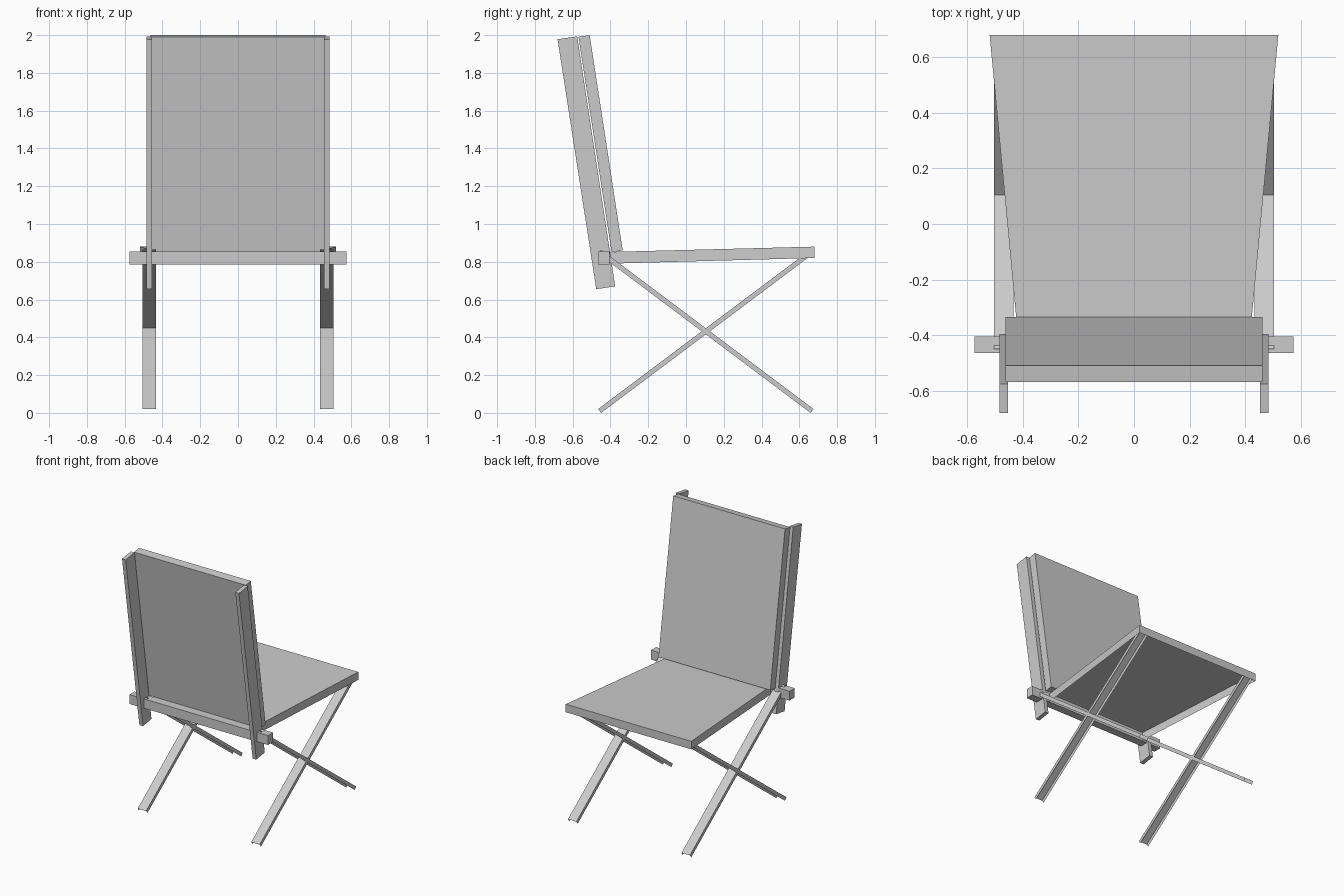
import bpy, bmesh, math
from mathutils import Vector

if "Cube" in bpy.data.objects:
    bpy.data.objects.remove(bpy.data.objects["Cube"])

grey = bpy.data.materials.new("light grey")
grey.diffuse_color = (0.6, 0.6, 0.6, 1)
grey.use_nodes = True
grey.node_tree.nodes["Principled BSDF"].inputs["Base Color"].default_value = grey.diffuse_color


def slab(name, profile, x0, x1, open_sides=(), half_width=None, mirror=False):
    """Extrude a (y, z) profile along x. open_sides lists profile edges left without a face."""
    bm = bmesh.new()
    a, b = ([bm.verts.new((x, y, z)) for y, z in profile] for x in (x0, x1))
    n = len(profile)
    bm.faces.new(a)
    bm.faces.new(b[::-1])
    sides = [bm.faces.new((a[i], b[i], b[(i + 1) % n], a[(i + 1) % n])) for i in range(n)]
    bmesh.ops.recalc_face_normals(bm, faces=bm.faces)
    bmesh.ops.delete(bm, geom=[sides[i] for i in open_sides], context='FACES')
    if half_width:
        for v in bm.verts:
            v.co.x = math.copysign(half_width(v.co.y), v.co.x)
    mesh = bpy.data.meshes.new(name)
    bm.to_mesh(mesh)
    bm.free()
    mesh.materials.append(grey)
    obj = bpy.data.objects.new(name, mesh)
    bpy.context.collection.objects.link(obj)
    if mirror:
        obj.modifiers.new("Mirror", 'MIRROR').use_mirror_merge = False
    return obj


def leg_profile(direction):
    """Slanted strip in the side plane; the edges run bottom, end, top, end."""
    centre, half, thick = Vector((0.105, 0.432)), 0.703, 0.013
    u = Vector((0.8, 0.6 * direction))
    n = Vector((-0.6 * direction, 0.8)) * thick
    return [centre - u * half - n, centre + u * half - n,
            centre + u * half + n, centre - u * half + n]


# Seat: tapered shell, open underneath
slab("seat", [(-0.41, 0.79), (0.68, 0.82), (0.68, 0.88), (-0.41, 0.852)], -1, 1,
     open_sides=(0,), half_width=lambda y: 0.425 + (y + 0.33) * 0.094)

# Backrest panel
slab("back_panel", [(-0.394, 0.851), (-0.335, 0.86), (-0.51, 2.0), (-0.569, 1.991)], -0.463, 0.463)

# Back posts behind the panel
slab("back_posts", [(-0.475, 0.655), (-0.375, 0.67), (-0.576, 1.993), (-0.68, 1.978)],
     0.454, 0.484, mirror=True)

# Cross bar joining seat, posts and legs
slab("cross_bar", [(-0.465, 0.785), (-0.405, 0.785), (-0.405, 0.855), (-0.465, 0.855)], -0.574, 0.574)

# Crossed legs: folded channels, open below and at the ends
slab("rising_legs", leg_profile(1), 0.435, 0.505, open_sides=(0, 1, 3), mirror=True)
slab("falling_legs", leg_profile(-1), 0.435, 0.505, open_sides=(0, 1, 3), mirror=True)
